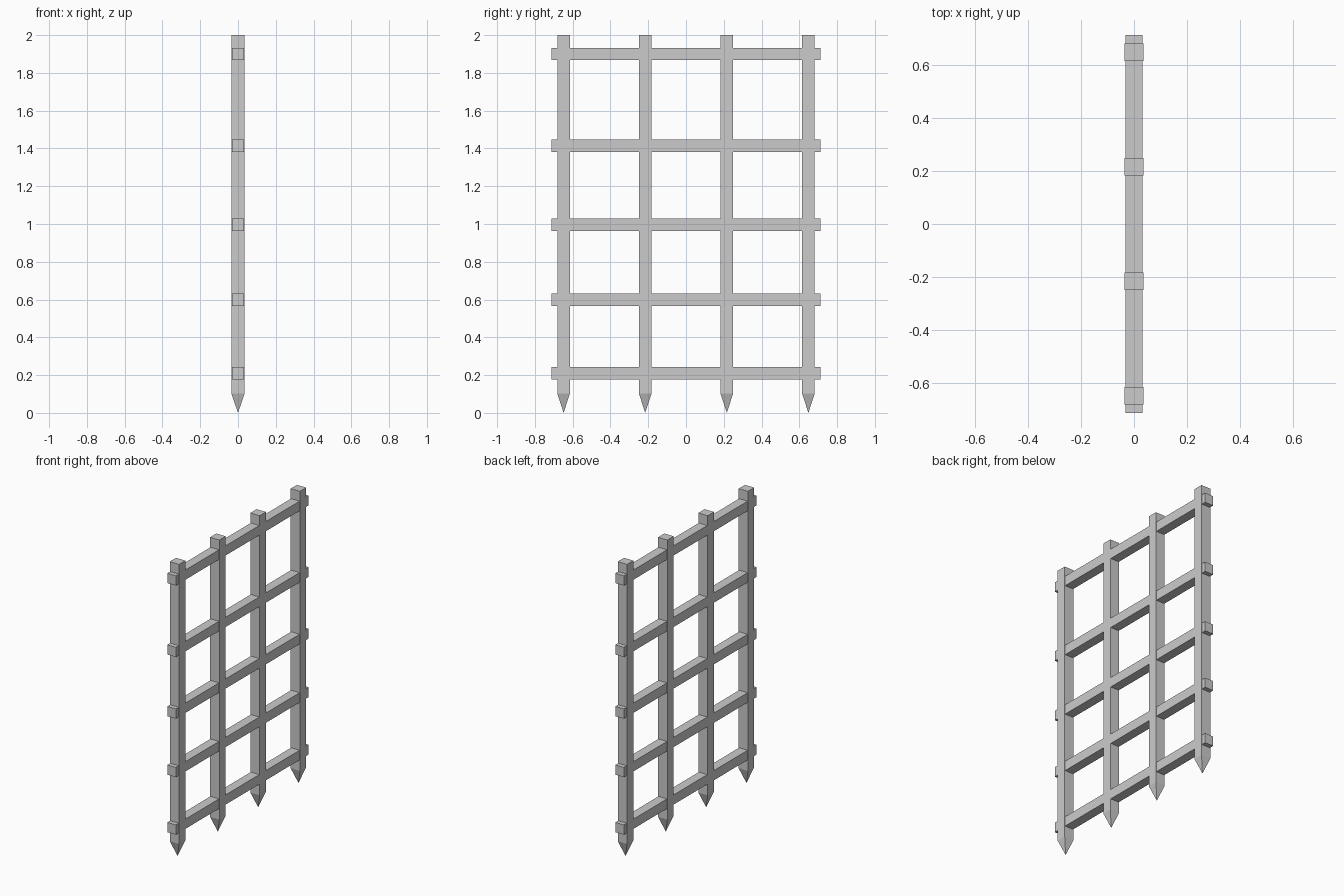
import bpy, bmesh
from mathutils import Matrix, Vector

if "Cube" in bpy.data.objects:
    bpy.data.objects.remove(bpy.data.objects["Cube"])

def box(bm, lo, hi):
    lo, hi = Vector(lo), Vector(hi)
    m = Matrix.Translation((lo + hi) / 2) @ Matrix.Diagonal((*(hi - lo), 1))
    return bmesh.ops.create_cube(bm, size=1, matrix=m)["verts"]

def finish(bm, name):
    bmesh.ops.recalc_face_normals(bm, faces=bm.faces)
    me = bpy.data.meshes.new(name)
    bm.to_mesh(me)
    bm.free()
    bpy.context.collection.objects.link(bpy.data.objects.new(name, me))

HX, HY = 0.035, 0.0335   # post half sizes
SHOULDER = 0.103         # where the spike begins

# Upright posts, bottom face drawn out into a four-sided spike
for i, y in enumerate((-0.648, -0.216, 0.216, 0.648)):
    bm = bmesh.new()
    box(bm, (-HX, y - HY, SHOULDER), (HX, y + HY, 2))
    bm.faces.ensure_lookup_table()
    bottom = min(bm.faces, key=lambda f: f.calc_center_median().z)
    bmesh.ops.poke(bm, faces=[bottom])
    tip = min(bm.verts, key=lambda v: v.co.x ** 2 + (v.co.y - y) ** 2)
    tip.co.z = 0
    finish(bm, f"spiked_post_{i + 1}")

# Cross rails, slightly thinner than the posts and passing through them
for i, z in enumerate((0.21, 0.6, 0.997, 1.415, 1.9)):
    bm = bmesh.new()
    box(bm, (-0.032, -0.712, z - 0.033), (0.032, 0.712, z + 0.033))
    finish(bm, f"cross_rail_{i + 1}")
